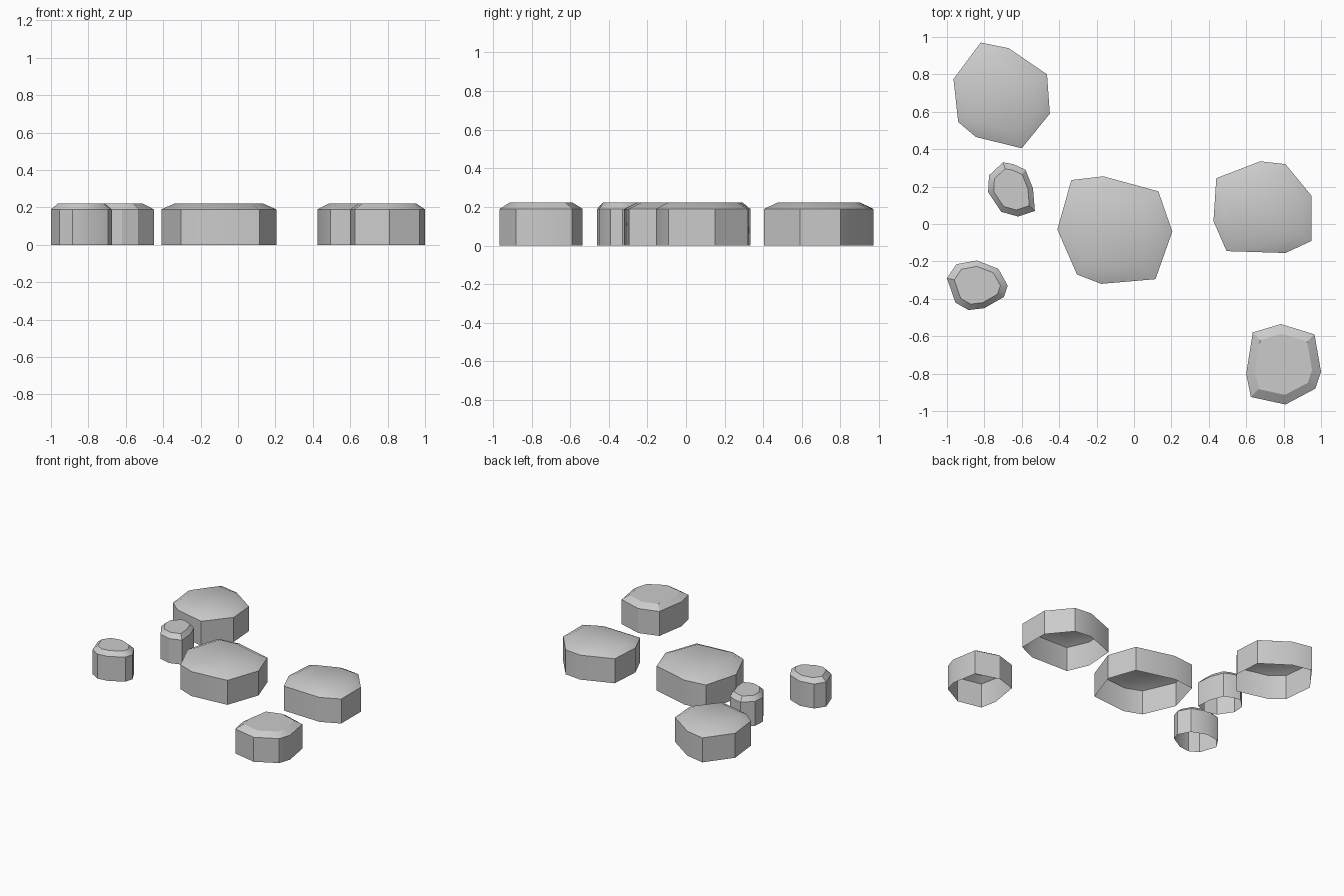
import bpy, bmesh
from mathutils import Vector

if "Cube" in bpy.data.objects:
    bpy.data.objects.remove(bpy.data.objects["Cube"])

WALL_Z, TOP_Z = 0.19, 0.222   # top of the straight wall, top of the stone
TOP_SCALE = 0.76              # size of the flat top relative to the outline

# Outline of each stepping stone, clockwise seen from above
STONES = {
    "stone_back_left": [(-.82, .97), (-.67, .94), (-.465, .80), (-.45, .59),
                        (-.60, .405), (-.845, .465), (-.94, .545), (-.965, .775)],
    "pebble_middle_left": [(-.70, .33), (-.645, .32), (-.58, .29), (-.54, .19), (-.53, .07),
                           (-.62, .04), (-.71, .065), (-.78, .17), (-.775, .26)],
    "pebble_front_left": [(-.84, -.195), (-.725, -.24), (-.675, -.33), (-.695, -.39), (-.80, -.45),
                          (-.885, -.46), (-.955, -.42), (-1, -.29), (-.95, -.215)],
    "stone_centre": [(-.335, .235), (-.165, .255), (.13, .175), (.205, -.04),
                     (.115, -.295), (-.175, -.32), (-.305, -.27), (-.41, -.03)],
    "stone_right": [(.44, .245), (.675, .335), (.81, .32), (.95, .15),
                    (.95, -.09), (.81, -.155), (.495, -.145), (.425, .015)],
    "stone_front_right": [(.635, -.58), (.785, -.535), (.965, -.59), (1, -.79),
                          (.97, -.88), (.81, -.965), (.625, -.925), (.60, -.80)],
}


def make_stone(name, outline):
    bm = bmesh.new()
    pts = [Vector(p) for p in reversed(outline)]
    centre = Vector(((min(p.x for p in pts) + max(p.x for p in pts)) / 2,
                     (min(p.y for p in pts) + max(p.y for p in pts)) / 2))

    # Base, wall top and inset top rings
    rings = []
    for z, s in ((0, 1), (WALL_Z, 1), (TOP_Z, TOP_SCALE)):
        rings.append([bm.verts.new((*(centre + (p - centre) * s), z)) for p in pts])
    n = len(pts)
    for lower, upper in zip(rings, rings[1:]):
        for i in range(n):
            j = (i + 1) % n
            bm.faces.new((lower[i], lower[j], upper[j], upper[i]))
    bm.faces.new(rings[-1])   # top; the underside stays open

    mesh = bpy.data.meshes.new(name)
    bm.to_mesh(mesh)
    bm.free()
    obj = bpy.data.objects.new(name, mesh)
    bpy.context.collection.objects.link(obj)

    # Soft worn top, crisp rim and wall corners
    bpy.ops.object.select_all(action='DESELECT')
    obj.select_set(True)
    bpy.context.view_layer.objects.active = obj
    bpy.ops.object.shade_smooth_by_angle(angle=0.56)


for stone_name, stone_outline in STONES.items():
    make_stone(stone_name, stone_outline)
